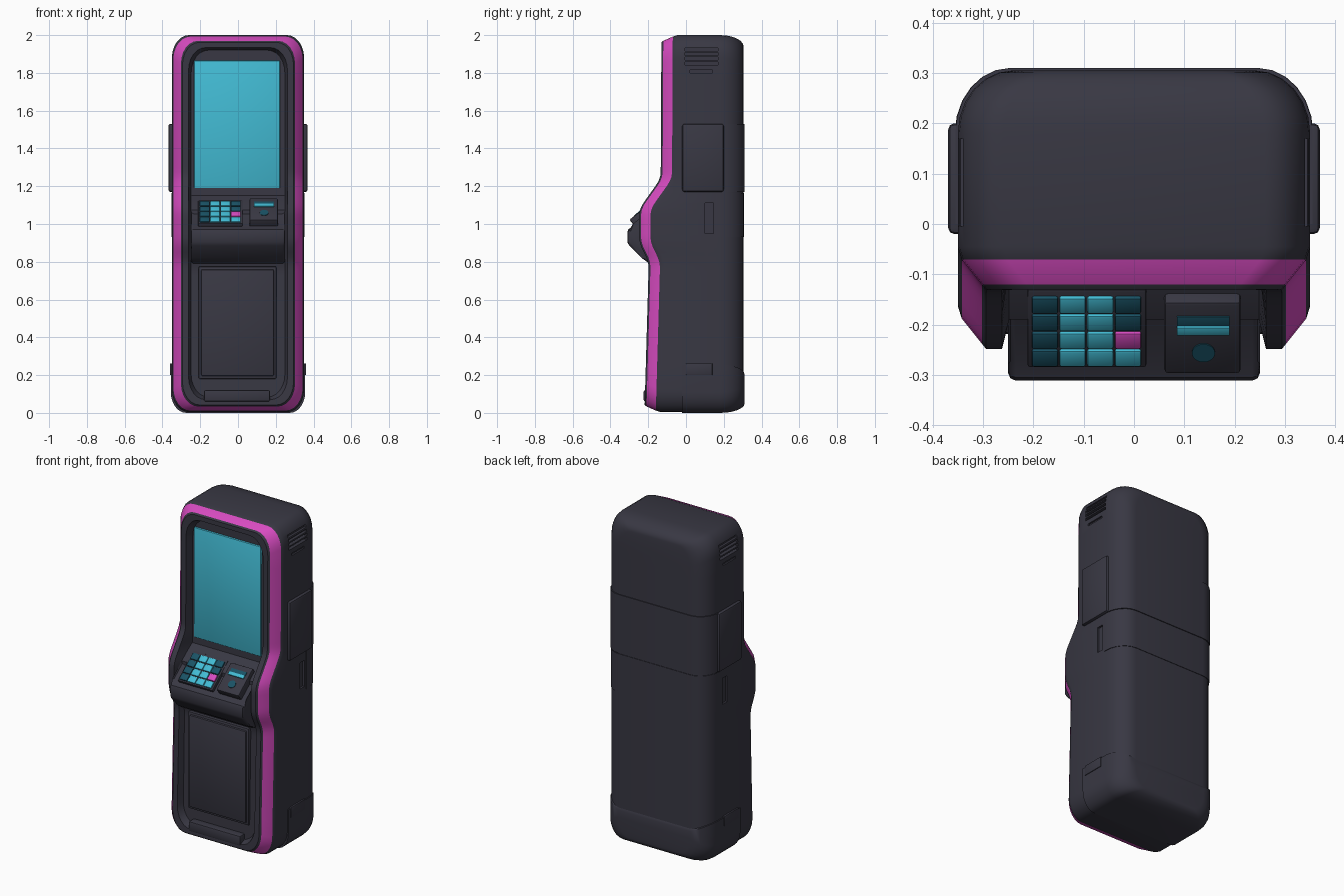
import bpy, bmesh, math
from mathutils import Matrix, Vector

if "Cube" in bpy.data.objects:
    bpy.data.objects.remove(bpy.data.objects["Cube"])


def material(name, rgb):
    m = bpy.data.materials.new(name)
    m.diffuse_color = (*rgb, 1)
    m.use_nodes = True
    m.node_tree.nodes["Principled BSDF"].inputs["Base Color"].default_value = m.diffuse_color
    return m


DARK = material("charcoal", (0.040, 0.039, 0.056))
PINK = material("neon_pink", (0.68, 0.07, 0.53))
CYAN = material("screen_cyan", (0.055, 0.50, 0.66))
TEAL = material("dark_teal", (0.010, 0.085, 0.13))


def finish(name, bm, mats, angle=35):
    bmesh.ops.remove_doubles(bm, verts=bm.verts, dist=1e-5)
    bmesh.ops.recalc_face_normals(bm, faces=bm.faces)
    me = bpy.data.meshes.new(name)
    bm.to_mesh(me)
    bm.free()
    for m in mats:
        me.materials.append(m)
    ob = bpy.data.objects.new(name, me)
    bpy.context.collection.objects.link(ob)
    smooth(ob, angle)
    return ob


def smooth(ob, angle=35):
    bpy.ops.object.select_all(action='DESELECT')
    ob.select_set(True)
    bpy.context.view_layer.objects.active = ob
    bpy.ops.object.shade_smooth_by_angle(angle=math.radians(angle))


def box(name, x, y, z, mat, bevel=0.006, frame=None):
    """Bevelled box from (min, max) ranges, optionally in a tilted frame."""
    bm = bmesh.new()
    size = [b - a for a, b in (x, y, z)]
    mid = Vector([(a + b) / 2 for a, b in (x, y, z)])
    bmesh.ops.create_cube(bm, size=1, matrix=Matrix.Translation(mid) @ Matrix.Diagonal((*size, 1)))
    if bevel:
        bmesh.ops.bevel(bm, geom=bm.edges[:], offset=bevel, segments=2, profile=0.5, affect='EDGES')
    if frame:
        bm.transform(frame)
    return finish(name, bm, [mat] if mat else [])


def interp(pts, z):
    for (a, fa), (b, fb) in zip(pts, pts[1:]):
        if z <= b:
            return fa + (fb - fa) * max(0, z - a) / (b - a)
    return pts[-1][1]


def loft(name, hx, z0, z1, r0, r1, zs, loops, mats, arc=7):
    """Stack rounded outlines (inset x, inset z, depth function, material) from back to front."""
    bm = bmesh.new()
    rings = []
    for ix, iz, depth, _ in loops:
        half = []
        for i in range(arc):
            a = math.pi / 2 * (i / (arc - 1) - 1)
            half.append((hx - ix - 0.75 * r0 * (1 - math.cos(a)), z0 + iz + r0 * (1 + math.sin(a))))
        half += [(hx - ix, z) for z in zs]
        for i in range(arc):
            a = math.pi / 2 * i / (arc - 1)
            half.append((hx - ix - 0.75 * r1 * (1 - math.cos(a)), z1 - iz - r1 * (1 - math.sin(a))))
        rings.append([[bm.verts.new((s * x, depth(z), z)) for x, z in half] for s in (1, -1)])
    n = len(half)
    for (ra, la), (rb, lb), spec in zip(rings, rings[1:], loops[1:]):
        a, b = ra + la[::-1], rb + lb[::-1]
        for i in range(2 * n):
            j = (i + 1) % (2 * n)
            bm.faces.new((a[i], a[j], b[j], b[i])).material_index = spec[3]
    for right, left in (rings[0], rings[-1]):
        for i in range(n - 1):
            bm.faces.new((right[i], right[i + 1], left[i + 1], left[i]))
    return finish(name, bm, mats)


# front depth profiles: outer frame and recessed inner panel
FRAME = [(0, -.21), (.80, -.187), (.90, -.238), (1.08, -.238), (1.24, -.124), (2, -.12)]
INNER = [(0, -.18), (.76, -.165), (.85, -.19), (1.08, -.19), (1.15, -.09), (2, -.085)]


def front(off):
    return lambda z: sum(interp(FRAME, z + d * .01) for d in range(-3, 4)) / 7 + off


def flat(y):
    return lambda z: y


def back_round(yb, iz, steps=7, mid=.18):
    out = []
    for i in range(steps):
        a = math.pi / 2 * i / (steps - 1)
        out.append((.11 * (1 - math.sin(a)), iz * (1 - math.sin(a)), flat(mid + (yb - mid) * math.cos(a)), 0))
    return out


# main cabinet with pink chamfer band and inner recess
rows = [.25, .4, .55, .66] + [.70 + .025 * i for i in range(25)] + [1.4, 1.6, 1.76]
cabinet = loft("cabinet", .35, .004, 2.0, .12, .12, rows, back_round(.305, .06) + [
    (0, 0, front(.075), 0), (.008, .008, front(.05), 0), (.048, .03, front(0), 1),
    (.056, .038, front(-.010), 0), (.088, .066, front(-.010), 0), (.102, .08, lambda z: interp(INNER, z), 0)],
    [DARK, PINK])


# side vents and handle slots
def cut(target, x, y, z):
    for s in (1, -1):
        xs = sorted((s * x[0], s * x[1]))
        c = box("cutter", xs, y, z, None, 0)
        mod = target.modifiers.new("cut", 'BOOLEAN')
        mod.operation, mod.solver, mod.object = 'DIFFERENCE', 'EXACT', c
        bpy.context.view_layer.objects.active = target
        bpy.ops.object.modifier_apply(modifier=mod.name)
        bpy.data.objects.remove(c)


for zc in (1.85, 1.875, 1.90, 1.925):
    cut(cabinet, (.33, .4), (-.005, .17), (zc - .008, zc + .008))
cut(cabinet, (.34, .4), (.02, .14), (1.80, 1.814))
cut(cabinet, (.338, .4), (.10, .145), (.95, 1.11))
smooth(cabinet)

# shells wrapping the back: base, middle band, rear panel
loft("base_shell", .356, 0, .255, .11, 0, [], back_round(.31, .05) + [(0, 0, flat(-.02), 0)], [DARK])
loft("middle_band", .355, 1.17, 1.53, 0, 0, [], back_round(.31, 0) + [(0, 0, flat(.0), 0)], [DARK])
loft("rear_panel", .353, .93, 1.165, 0, 0, [], back_round(.308, 0) + [(0, 0, flat(.16), 0)], [DARK])
for side, s in (("right", 1), ("left", -1)):
    box(side + "_side_pad", sorted((s * .33, s * .369)), (-.02, .2), (1.17, 1.53), DARK, .012)
    box(side + "_base_latch", sorted((s * .34, s * .360)), (.0, .14), (.20, .262), DARK, .004)

# screen, service door and bottom tray
box("screen", (-.232, .222), (-.098, -.08), (1.19, 1.865), CYAN, .004)
box("service_door_rim", (-.208, .203), (-.187, -.14), (.18, .775), DARK, .006)
box("service_door", (-.195, .19), (-.199, -.15), (.195, .76), DARK, .008)
box("bottom_tray", (-.18, .17), (-.224, -.16), (.06, .12), DARK, .008)

# console bulge extruded from its side profile
profile = [(-.05, 1.17), (-.10, 1.14), (-.13, 1.102), (-.27, .99), (-.305, .972), (-.311, .955),
           (-.311, .905), (-.30, .885), (-.235, .82), (-.20, .795), (-.10, .78)]
bm = bmesh.new()
ends = [[bm.verts.new((x, y, z)) for y, z in profile] for x in (-.25, .25)]
caps = [bm.faces.new(e) for e in ends]
for i in range(len(profile)):
    j = (i + 1) % len(profile)
    bm.faces.new((ends[0][i], ends[0][j], ends[1][j], ends[1][i]))
bmesh.ops.bevel(bm, geom=list({e for f in caps for e in f.edges}), offset=.015, segments=2,
                profile=0.5, affect='EDGES')
finish("console", bm, [DARK])

# tilted frame on the console slope: x across, y up the slope, z outward
ang = math.atan2(.63, .78)
slope = Matrix.Translation((0, -.2, 1.046)) @ Matrix.Rotation(ang, 4, 'X')

# keypad with a four by four block of keys
box("keypad_housing", (-.212, .025), (-.095, .105), (-.03, .02), DARK, .006, slope)
for r in range(4):
    for c in range(4):
        m = CYAN if c in (1, 2) else TEAL
        if c == 3 and r == 1:
            m = PINK
        elif c == 3 and r == 0:
            m = CYAN
        x, v = -.177 + c * .055, -.066 + r * .045
        box(f"key_{r}_{c}", (x - .026, x + .026), (v - .02, v + .02), (.01, .028), m, .004, slope)

# card reader with slot and sensor disc
box("card_reader", (.06, .212), (-.092, .092), (-.03, .044), DARK, .008, slope)
box("card_slot", (.085, .19), (.022, .058), (.04, .047), TEAL, .001, slope)
box("card_slot_light", (.085, .19), (.014, .034), (.04, .052), CYAN, .001, slope)
bm = bmesh.new()
bmesh.ops.create_cone(bm, cap_ends=True, segments=20, radius1=.023, radius2=.023, depth=.006,
                      matrix=slope @ Matrix.Translation((.138, -.035, .044)))
finish("sensor_disc", bm, [TEAL])
